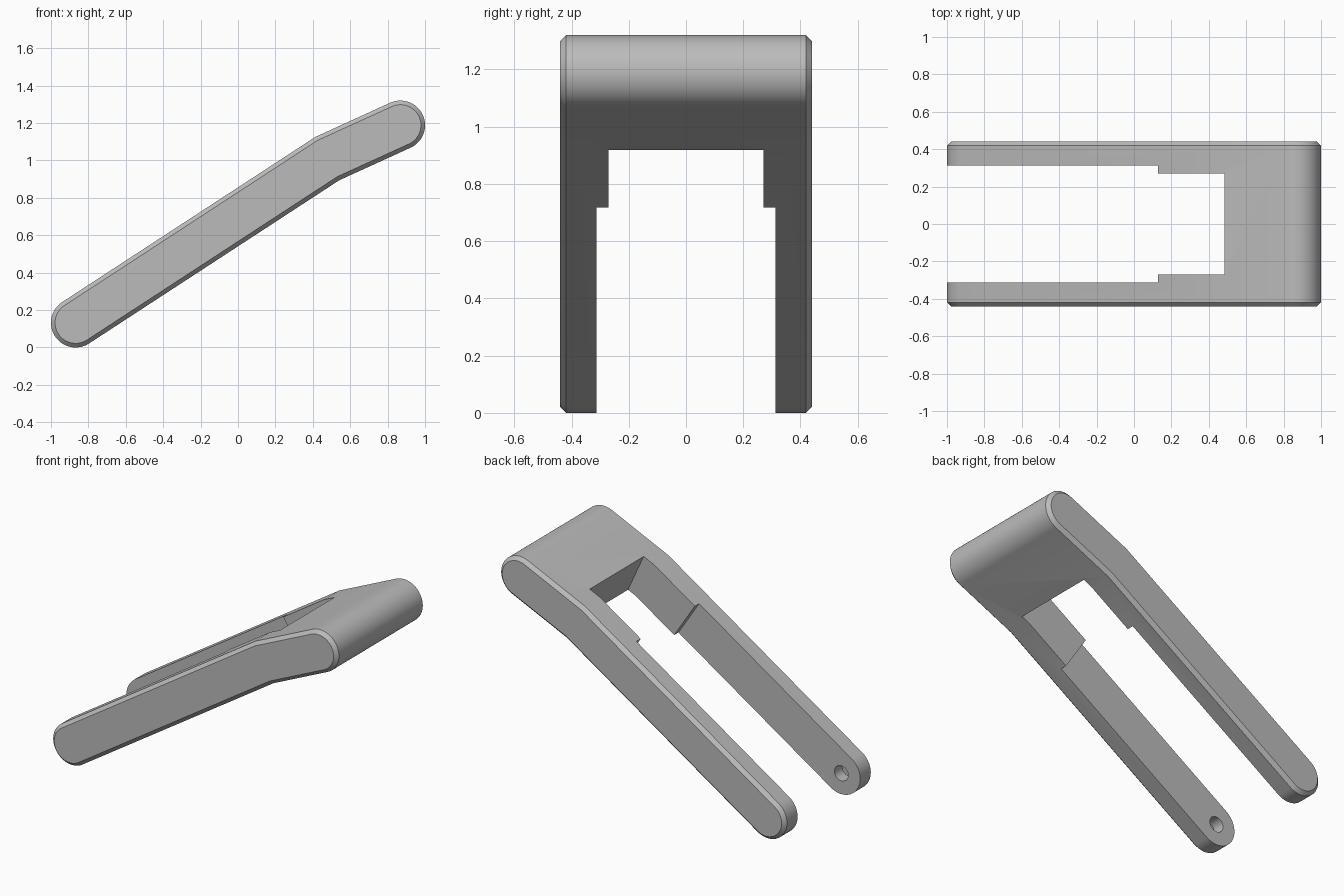
import bpy
import bmesh
from math import pi, cos, sin
from mathutils import Vector

if "Cube" in bpy.data.objects:
    bpy.data.objects.remove(bpy.data.objects["Cube"], do_unlink=True)

grey = bpy.data.materials.new("plain grey")
grey.use_nodes = True
grey.diffuse_color = (0.5, 0.5, 0.5, 1)
grey.node_tree.nodes["Principled BSDF"].inputs["Base Color"].default_value = (0.5, 0.5, 0.5, 1)

# Centre line of the bent arm, in x and z
RADIUS = 0.132
HALF_WIDTH = 0.441
CHAMFER = 0.022
tip, bend, top = Vector((-0.868, 0.132)), Vector((0.478, 1.01)), Vector((0.868, 1.188))
low_dir = (bend - tip).normalized()
high_dir = (top - bend).normalized()


def side(d):
    return Vector((-d.y, d.x))


def arc(centre, radius, start, sweep, steps):
    return [centre + radius * Vector((cos(start + sweep * i / steps), sin(start + sweep * i / steps)))
            for i in range(steps + 1)]


def prism(name, outline, y0, y1, chamfer=0):
    """Extrude an x-z outline along y, with optional chamfered rims."""
    bm = bmesh.new()
    cap = bm.faces.new([bm.verts.new((p.x, y0, p.y)) for p in outline])
    made = bmesh.ops.extrude_face_region(bm, geom=[cap])["geom"]
    bmesh.ops.translate(bm, vec=(0, y1 - y0, 0),
                        verts=[g for g in made if isinstance(g, bmesh.types.BMVert)])
    bmesh.ops.recalc_face_normals(bm, faces=bm.faces)
    if chamfer:
        rims = [e for e in bm.edges if abs(e.verts[0].co.y - e.verts[1].co.y) < 1e-5]
        bmesh.ops.bevel(bm, geom=rims, offset=chamfer, segments=1, affect='EDGES')
    mesh = bpy.data.meshes.new(name)
    bm.to_mesh(mesh)
    bm.free()
    mesh.materials.append(grey)
    obj = bpy.data.objects.new(name, mesh)
    bpy.context.collection.objects.link(obj)
    return obj


def strip(end, d, length):
    """Oversized rectangle running back from a square end."""
    n = side(d) * 0.4
    return [end + n, end - n, end - n - d * length, end + n - d * length]


# Bent body with rounded ends
low_angle = low_dir.angle_signed(Vector((1, 0)))
high_angle = high_dir.angle_signed(Vector((1, 0)))
miter = (side(low_dir) + side(high_dir)).normalized() * RADIUS / cos((low_angle - high_angle) / 2)
outline = (arc(tip, RADIUS, low_angle + pi / 2, pi, 32) + [bend - miter]
           + arc(top, RADIUS, high_angle - pi / 2, pi, 32) + [bend + miter])
body = prism("forked_handle", outline, -HALF_WIDTH, HALF_WIDTH, CHAMFER)

# Slot between the arms: narrow near the bridge, wider past the step
step_end = Vector((0.20, 0.828))
slot_end = bend + high_dir * 0.068
cutters = [
    prism("wide_slot_cutter", strip(step_end, low_dir, 2), -0.313, 0.313),
    prism("narrow_slot_cutter", strip(slot_end, high_dir, 0.9), -0.27, 0.27),
    # Blind pivot holes on the inner faces of both arms
    prism("pivot_hole_cutter", arc(tip, 0.048, 0, 2 * pi * 31 / 32, 31), -0.39, 0.39),
]

bpy.context.view_layer.objects.active = body
body.select_set(True)
for cutter in cutters:
    cut = body.modifiers.new(cutter.name, 'BOOLEAN')
    cut.operation = 'DIFFERENCE'
    cut.solver = 'EXACT'
    cut.object = cutter
    bpy.ops.object.modifier_apply(modifier=cut.name)
    bpy.data.objects.remove(cutter, do_unlink=True)

bpy.ops.object.shade_smooth_by_angle(angle=0.4)
